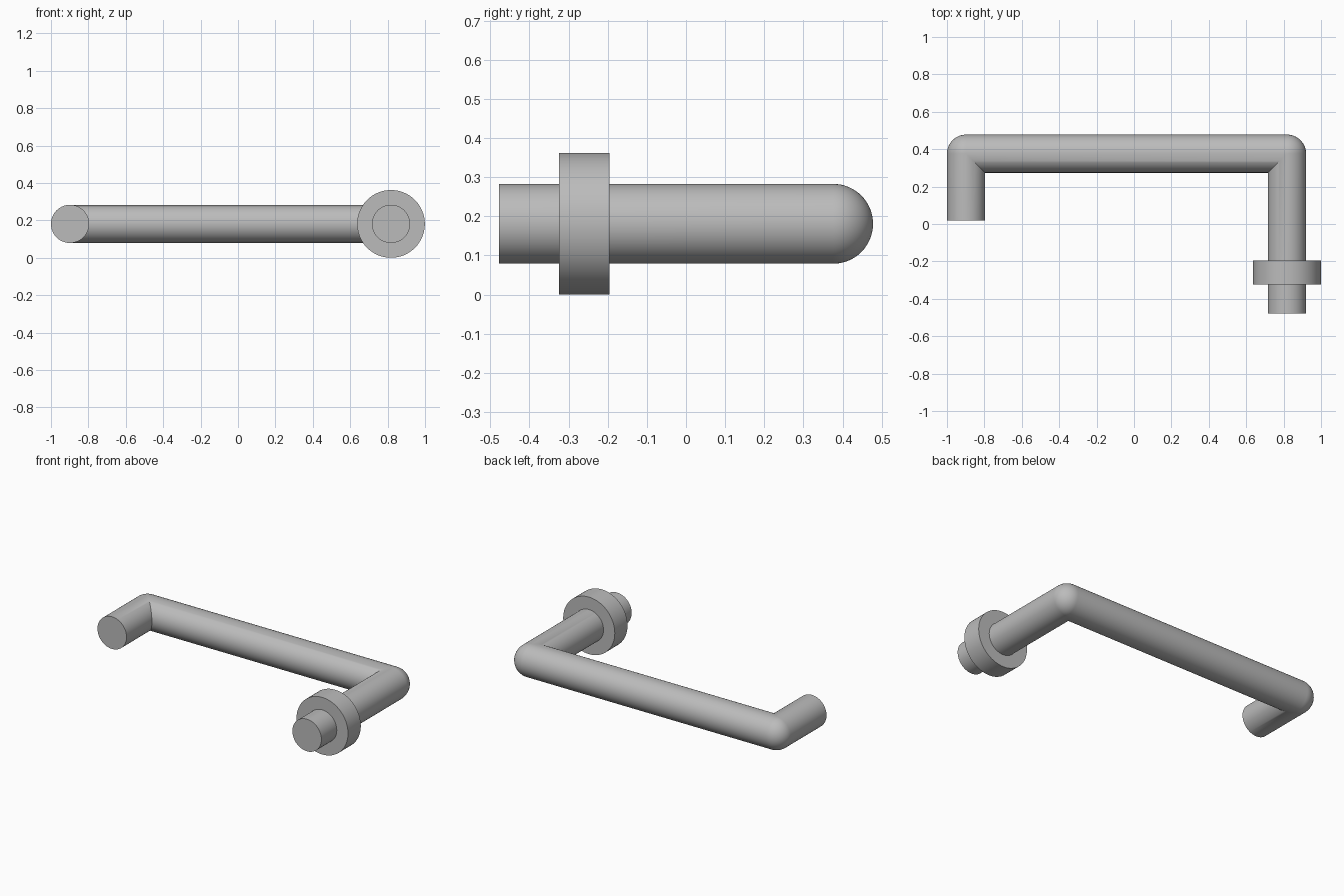
import bpy, bmesh, math
from mathutils import Vector

if "Cube" in bpy.data.objects:
    bpy.data.objects.remove(bpy.data.objects["Cube"])

R, ZC, SEG = 0.102, 0.181, 64      # rod radius, axis height, sides
LX, RX, BACK = -0.898, 0.818, 0.376  # leg axes and crossbar axis
metal = bpy.data.materials.new("grey metal")
metal.diffuse_color = (0.5, 0.5, 0.5, 1)
metal.use_nodes = True
metal.node_tree.nodes["Principled BSDF"].inputs["Base Color"].default_value = metal.diffuse_color


def finish(name, bm):
    bmesh.ops.remove_doubles(bm, verts=bm.verts[:], dist=1e-5)
    bmesh.ops.recalc_face_normals(bm, faces=bm.faces[:])
    me = bpy.data.meshes.new(name)
    bm.to_mesh(me)
    bm.free()
    me.materials.append(metal)
    ob = bpy.data.objects.new(name, me)
    bpy.context.collection.objects.link(ob)
    bpy.context.view_layer.objects.active = ob
    ob.select_set(True)
    bpy.ops.object.shade_smooth_by_angle(angle=math.radians(35))
    ob.select_set(False)


def bridge(bm, rings, closed=False):
    pairs = list(zip(rings, rings[1:])) + ([(rings[-1], rings[0])] if closed else [])
    for a, b in pairs:
        for i in range(SEG):
            j = (i + 1) % SEG
            bm.faces.new((a[i], a[j], b[j], b[i]))


# Rod: one swept tube, spherical on the outside of each bend, mitred inside
angles = [2 * math.pi * i / SEG for i in range(SEG)]
section = [(R * math.cos(a), R * math.sin(a)) for a in angles]  # outward, up


def straight_ring(x, y, out):
    return [Vector((x + out * u, y, ZC + w)) for u, w in section]


def elbow_rings(x, start, steps=16):
    n1 = Vector((math.cos(start), math.sin(start), 0))
    end = start - math.pi / 2
    n2 = Vector((math.cos(end), math.sin(end), 0))
    centre = Vector((x, BACK, ZC))
    for k in range(steps + 1):
        t = start - math.pi / 2 * k / steps
        n = Vector((math.cos(t), math.sin(t), 0))
        yield [centre + u * (n if u > 0 else n1 + n2) + Vector((0, 0, w))
               for u, w in section]


rings = [straight_ring(LX, 0.02, -1),
         *elbow_rings(LX, math.pi), *elbow_rings(RX, math.pi / 2),
         straight_ring(RX, -0.478, 1)]
bm = bmesh.new()
loops = [[bm.verts.new(p) for p in ring] for ring in rings]
bridge(bm, loops)
bm.faces.new(loops[0])
bm.faces.new(loops[-1])
finish("bent_rod", bm)

# Collar: thick ring around the long leg
bm = bmesh.new()
profile = [(R, -0.324), (0.181, -0.324), (0.181, -0.196), (R, -0.196)]
loops = [[bm.verts.new((RX + r * math.cos(a), y, ZC + r * math.sin(a))) for a in angles]
         for r, y in profile]
bridge(bm, loops, closed=True)
finish("collar", bm)
